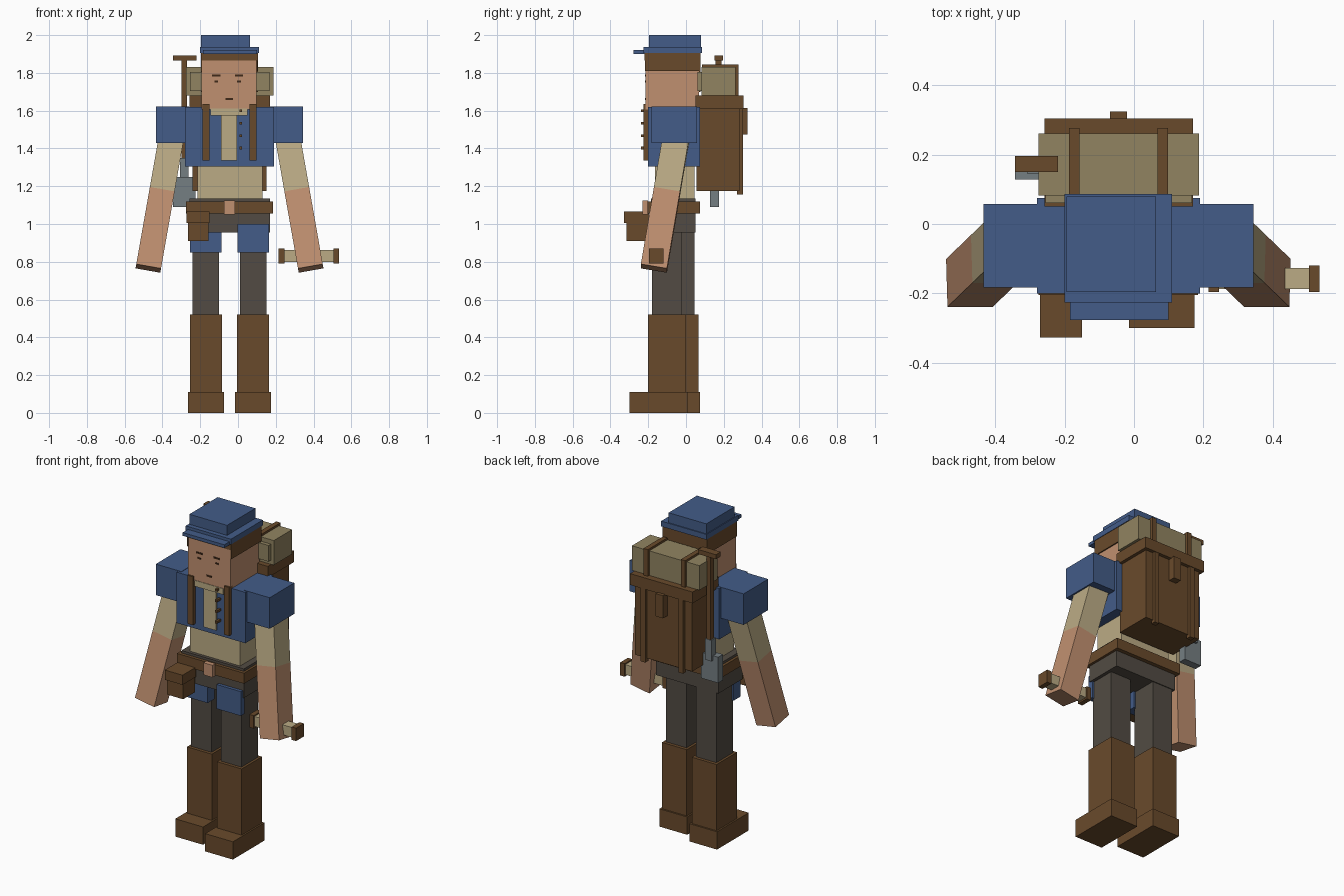
import bpy, bmesh, math
from mathutils import Matrix, Vector

if "Cube" in bpy.data.objects:
    bpy.data.objects.remove(bpy.data.objects["Cube"])

CX = -0.045  # body centre line


def material(name, hexcode):
    m = bpy.data.materials.new(name)
    rgb = []
    for i in (0, 2, 4):
        c = int(hexcode[i:i + 2], 16) / 255
        rgb.append(c / 12.92 if c < 0.04 else ((c + 0.055) / 1.055) ** 2.4)
    m.diffuse_color = (*rgb, 1)
    m.use_nodes = True
    m.node_tree.nodes["Principled BSDF"].inputs["Base Color"].default_value = m.diffuse_color
    return m


BLUE = material("blue cloth", "435C88")
SKIN = material("skin", "C09070")
TAN = material("tan linen", "BBAB85")
BROWN = material("brown leather", "694A2B")
CHARCOAL = material("charcoal trousers", "524B43")
OLIVE = material("olive canvas", "918461")
GREY = material("grey metal", "757E82")
DARK = material("dark brown lines", "3E2818")


def add_mesh(name, matrix, mat):
    """Unit cube shaped by a matrix."""
    bm = bmesh.new()
    bmesh.ops.create_cube(bm, size=1, matrix=matrix)
    me = bpy.data.meshes.new(name)
    bm.to_mesh(me)
    bm.free()
    me.materials.append(mat)
    ob = bpy.data.objects.new(name, me)
    bpy.context.collection.objects.link(ob)
    return ob


def box(name, mat, x, y, z):
    """Axis-aligned box from its three ranges."""
    r = (x, y, z)
    mid = Vector([(a + b) / 2 for a, b in r])
    size = [abs(b - a) for a, b in r]
    return add_mesh(name, Matrix.Translation(mid) @ Matrix.Diagonal((*size, 1)), mat)


def pair(name, mat, x, y, z):
    """Box and its mirror image across the body centre line."""
    box(name + "_left", mat, x, y, z)
    box(name + "_right", mat, (2 * CX - x[1], 2 * CX - x[0]), y, z)


# Legs: one stands a little ahead of the other
for side, cx, dy in (("left", -0.17, 0.065), ("right", 0.08, 0.0)):
    box("foot_" + side, BROWN, (cx - 0.095, cx + 0.095), (-0.30 + dy, 0.01 + dy), (0, 0.11))
    box("boot_" + side, BROWN, (cx - 0.085, cx + 0.085), (-0.20 + dy, dy), (0.10, 0.52))
    box("leg_" + side, CHARCOAL, (cx - 0.07, cx + 0.07), (-0.18 + dy, -0.02 + dy), (0.51, 1.0))
    box("thigh_flap_" + side, BLUE, (cx - 0.083, cx + 0.083), (-0.205 + dy / 2, -0.17 + dy), (0.85, 1.0))

# Hips, belt and pouch
box("hips", CHARCOAL, (-0.258, 0.17), (-0.185, 0.05), (0.955, 1.135))
box("belt", BROWN, (-0.275, 0.185), (-0.205, 0.075), (1.055, 1.12))
box("buckle", SKIN, (-0.075, -0.015), (-0.23, -0.2), (1.05, 1.125))
box("pouch", BROWN, (-0.265, -0.155), (-0.315, -0.2), (0.91, 1.02))
box("pouch_flap", BROWN, (-0.272, -0.15), (-0.328, -0.195), (1.005, 1.065))

# Torso
box("waist_shirt", TAN, (-0.215, 0.13), (-0.165, 0.045), (1.12, 1.32))
box("jacket", BLUE, (-0.28, 0.19), (-0.2, 0.075), (1.305, 1.62))
box("shirt_front", TAN, (-0.09, -0.005), (-0.209, -0.195), (1.335, 1.58))
box("collar", TAN, (-0.145, 0.05), (-0.217, -0.1), (1.575, 1.612))
pair("shoulder_strap", BROWN, (-0.187, -0.152), (-0.225, -0.19), (1.335, 1.635))
for i in range(4):
    z = 1.60 - 0.066 * i
    box(f"button_{i}", BROWN, (0.008, 0.022), (-0.237, -0.195), (z - 0.007, z + 0.007))

# Arms: short sleeves over tilted forearms
pair("sleeve", BLUE, (-0.435, -0.26), (-0.183, 0.058), (1.43, 1.622))
for side, s in (("left", -1), ("right", 1)):
    end = Vector((CX + s * 0.43, -0.17, 0.765))
    turn = Matrix.Rotation(-s * math.radians(10), 4, 'Y') @ Matrix.Rotation(math.radians(-9.5), 4, 'X')
    for name, mat, a, b in (("forearm_", SKIN, 0, 0.42), ("undersleeve_", TAN, 0.42, 0.75)):
        add_mesh(name + side, Matrix.Translation(end) @ turn @ Matrix.Translation((0, 0, (a + b) / 2))
                 @ Matrix.Diagonal((0.133, 0.14, b - a, 1)), mat)

# Rolled map held in the hand
box("scroll", TAN, (0.24, 0.51), (-0.188, -0.127), (0.80, 0.862))
for i, x in enumerate((0.215, 0.505)):
    box(f"scroll_cap_{i}", BROWN, (x, x + 0.03), (-0.196, -0.12), (0.79, 0.87))

# Head, hair and face
box("head", SKIN, (-0.192, 0.097), (-0.214, 0.07), (1.605, 1.906))
pair("side_hair", BROWN, (-0.197, -0.190), (-0.217, 0.076), (1.81, 1.907))
box("back_hair", BROWN, (-0.196, 0.106), (0.068, 0.076), (1.70, 1.907))
box("fringe", BROWN, (-0.196, 0.106), (-0.219, -0.212), (1.865, 1.907))
for side, x in (("left", -0.115), ("right", 0.005)):
    box("brow_" + side, DARK, (x - 0.022, x + 0.022), (-0.217, -0.212), (1.782, 1.792))
    box("eye_" + side, DARK, (x - 0.01, x + 0.01), (-0.217, -0.212), (1.75, 1.76))
box("mouth", DARK, (-0.065, -0.027), (-0.217, -0.212), (1.657, 1.667))

# Cap
box("cap_band", BLUE, (-0.2, 0.11), (-0.226, 0.086), (1.905, 1.938))
box("cap_visor", BLUE, (-0.185, 0.1), (-0.277, -0.2), (1.9, 1.92))
box("cap_crown", BLUE, (-0.195, 0.063), (-0.197, 0.08), (1.93, 2.0))

# Backpack with lid, straps and clasp
box("backpack", BROWN, (-0.24, 0.15), (0.055, 0.283), (1.175, 1.63))
box("backpack_lid", BROWN, (-0.258, 0.17), (0.05, 0.304), (1.61, 1.68))
box("clasp", BROWN, (-0.07, -0.02), (0.28, 0.325), (1.475, 1.615))
pair("backpack_strap", BROWN, (-0.19, -0.158), (0.27, 0.301), (1.155, 1.62))

# Bedroll tied on top
box("bedroll", OLIVE, (-0.275, 0.187), (0.083, 0.262), (1.68, 1.832))
box("bedroll_core", OLIVE, (-0.255, 0.167), (0.06, 0.09), (1.705, 1.805))
pair("bedroll_strap_top", BROWN, (-0.188, -0.158), (0.085, 0.275), (1.83, 1.845))
pair("bedroll_strap_back", BROWN, (-0.188, -0.158), (0.26, 0.277), (1.67, 1.845))

# Shovel slung at the side of the pack
box("shovel_shaft", BROWN, (-0.3, -0.27), (0.155, 0.187), (1.24, 1.88))
box("shovel_grip", BROWN, (-0.343, -0.22), (0.15, 0.197), (1.865, 1.893))
box("shovel_socket", GREY, (-0.307, -0.262), (0.145, 0.19), (1.22, 1.35))
box("shovel_blade", GREY, (-0.343, -0.225), (0.128, 0.175), (1.09, 1.25))
